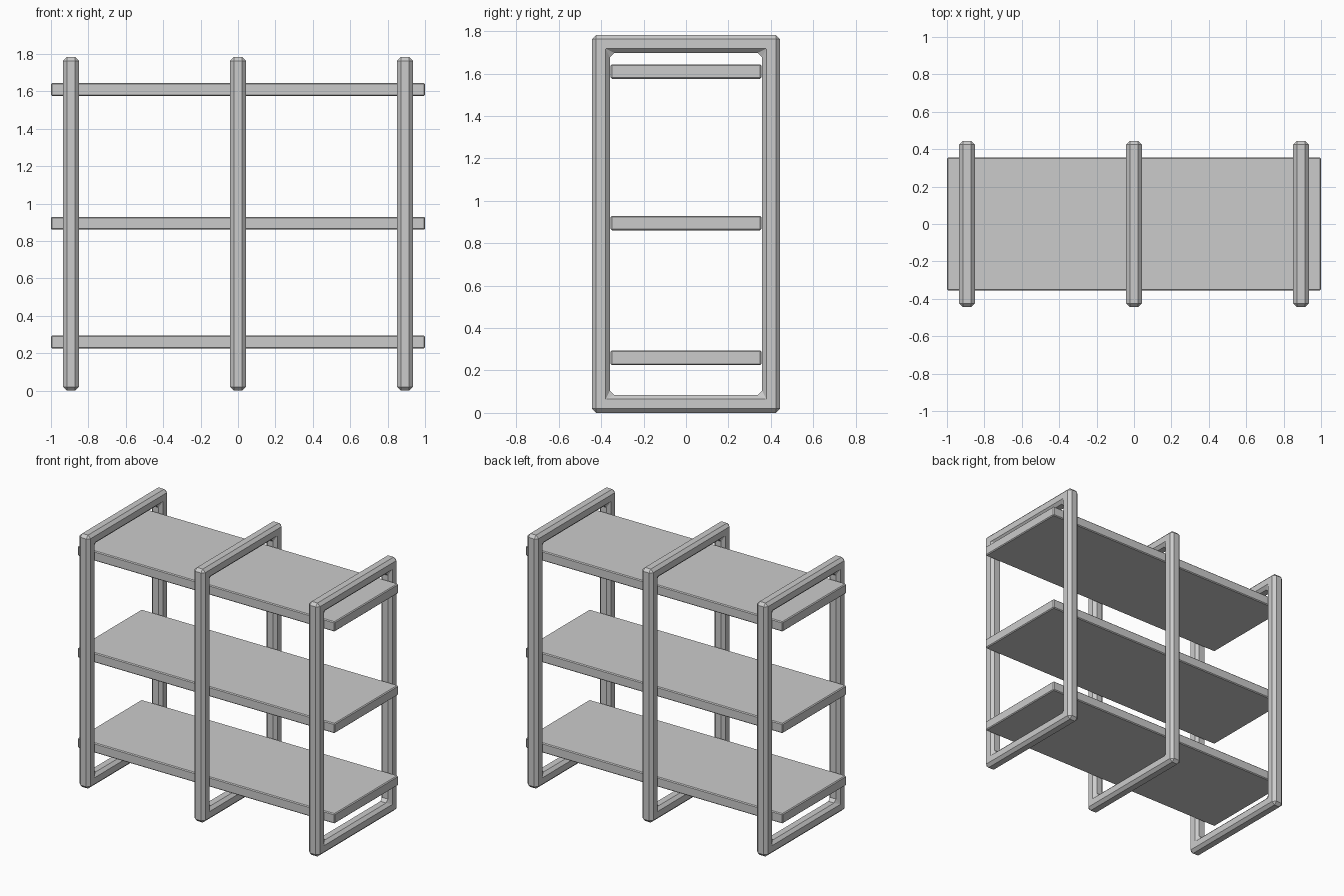
import bpy, bmesh

if "Cube" in bpy.data.objects:
    bpy.data.objects.remove(bpy.data.objects["Cube"])


def add_object(name, bm, bevel):
    bmesh.ops.recalc_face_normals(bm, faces=bm.faces)
    mesh = bpy.data.meshes.new(name)
    bm.to_mesh(mesh)
    bm.free()
    obj = bpy.data.objects.new(name, mesh)
    bpy.context.collection.objects.link(obj)
    mod = obj.modifiers.new("chamfer", 'BEVEL')
    mod.width = bevel
    mod.segments = 1
    mod.limit_method = 'ANGLE'
    return obj


# Rectangular loop frame in the y-z plane with chamfered bars
def frame(name, x, half_y=0.444, height=1.783, bar=0.085, bevel=0.02):
    bm = bmesh.new()

    def loop(px, inset):
        y, lo, hi = half_y - inset, inset, height - inset
        return [bm.verts.new((px, a, b)) for a, b in ((-y, lo), (y, lo), (y, hi), (-y, hi))]

    rings = [loop(x - bar / 2, 0), loop(x + bar / 2, 0),
             loop(x + bar / 2, bar), loop(x - bar / 2, bar)]
    for i in range(4):
        a, b = rings[i], rings[(i + 1) % 4]
        for j in range(4):
            k = (j + 1) % 4
            bm.faces.new((a[j], a[k], b[k], b[j]))
    return add_object(name, bm, bevel)


# Flat board with a fine edge chamfer
def shelf(name, z, thickness=0.069, depth=0.71):
    bm = bmesh.new()
    bmesh.ops.create_cube(bm, size=1)
    for v in bm.verts:
        v.co = (v.co.x * 2, v.co.y * depth, v.co.z * thickness + z)
    return add_object(name, bm, 0.006)


for side, x in (("left", -0.893), ("middle", 0), ("right", 0.893)):
    frame(side + "_frame", x)

for level, z in (("bottom", 0.26), ("middle", 0.895), ("top", 1.61)):
    shelf(level + "_shelf", z)
